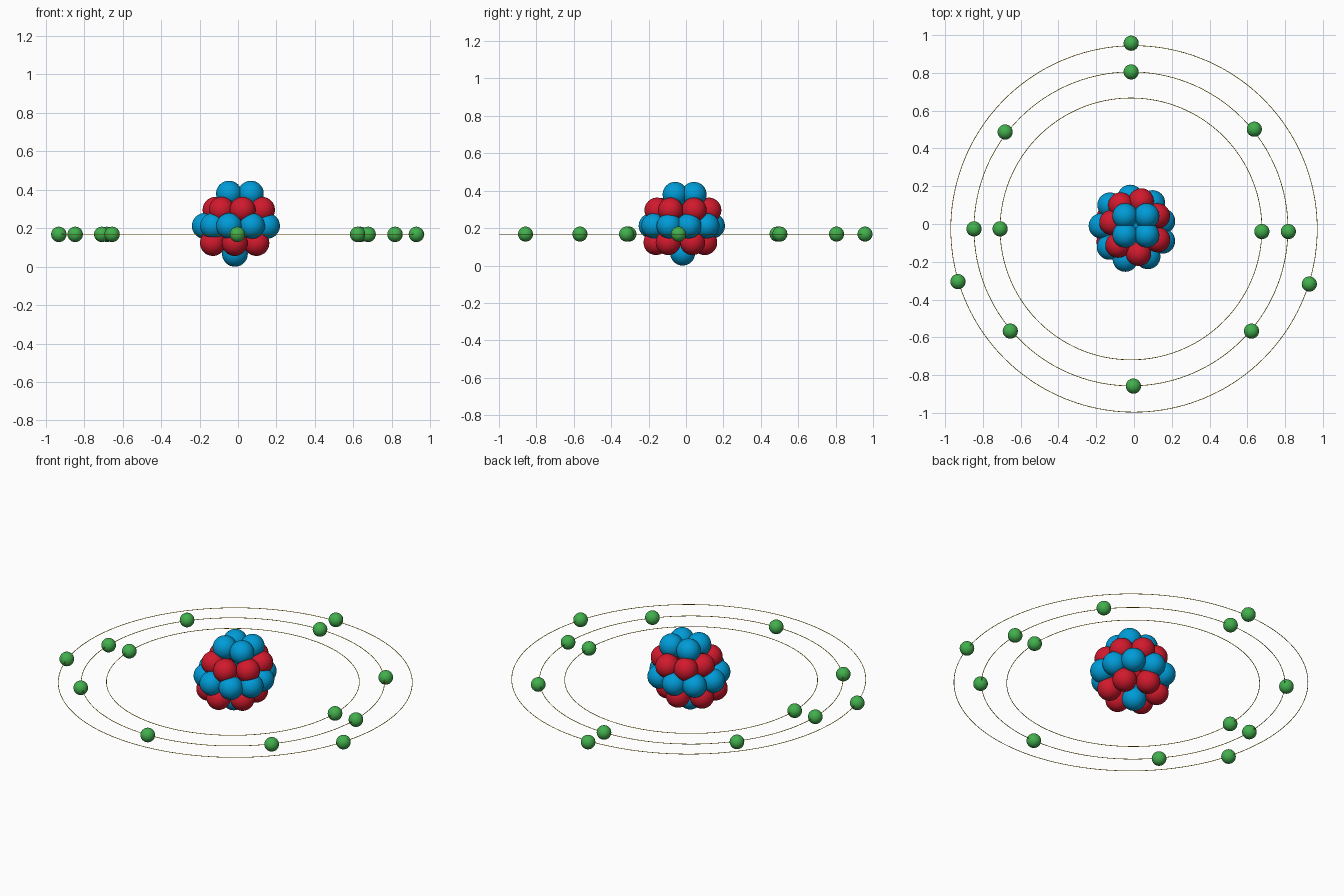
import bpy

cube = bpy.data.objects.get("Cube")
if cube:
    bpy.data.objects.remove(cube, do_unlink=True)


def make_material(name, rgb):
    mat = bpy.data.materials.new(name)
    mat.use_nodes = True
    mat.diffuse_color = (*rgb, 1)
    mat.node_tree.nodes["Principled BSDF"].inputs["Base Color"].default_value = (*rgb, 1)
    return mat


blue = make_material("neutron blue", (0.0, 0.33, 0.68))
red = make_material("proton red", (0.64, 0.01, 0.026))
green = make_material("electron green", (0.055, 0.43, 0.075))
gold = make_material("orbit gold", (0.65, 0.42, 0.0))


def finish(name, mat):
    obj = bpy.context.object
    obj.name = name
    obj.data.materials.append(mat)
    bpy.ops.object.shade_smooth()


def balls(name, mat, radius, z, spots):
    """A horizontal layer of balls at the given x, y spots."""
    for i, (x, y) in enumerate(spots):
        bpy.ops.mesh.primitive_uv_sphere_add(segments=40, ring_count=20,
                                             radius=radius, location=(x, y, z))
        finish(f"{name}_{i + 1}", mat)


# Nucleus, stacked in layers from the bottom up
NUCLEON = 0.067
balls("bottom_neutron", blue, NUCLEON, NUCLEON, [(-0.016, -0.018)])
balls("lower_proton", red, NUCLEON, 0.123, [
    (-0.017, 0.1), (0.096, 0.035), (0.096, -0.095),
    (-0.017, -0.16), (-0.131, -0.095), (-0.131, 0.035)])
balls("middle_neutron", blue, NUCLEON, 0.212, [
    (-0.127, 0.1), (-0.02, 0.141), (0.098, 0.112), (0.151, 0.015), (0.151, -0.09),
    (0.073, -0.172), (-0.046, -0.186), (-0.13, -0.122), (-0.173, -0.01)])
balls("upper_proton", red, NUCLEON, 0.296, [
    (-0.07, 0.1), (0.038, 0.122), (0.124, 0.043), (0.125, -0.083),
    (0.024, -0.155), (-0.085, -0.112), (-0.117, 0.008)])
balls("top_neutron", blue, NUCLEON, 0.38,
      [(x, y) for x in (-0.047, 0.067) for y in (-0.058, 0.043)])

# Orbits
ORBIT_Z = 0.168
for name, radius, x in (("inner", 0.693, -0.016), ("middle", 0.831, -0.016),
                        ("outer", 0.970, 0.0)):
    bpy.ops.mesh.primitive_torus_add(major_radius=radius, minor_radius=0.0017,
                                     major_segments=160, minor_segments=8,
                                     location=(x, -0.026, ORBIT_Z))
    finish(name + "_orbit", gold)

# Electrons, by shell
ELECTRON = 0.04
balls("inner_electron", green, ELECTRON, ORBIT_Z, [(-0.709, -0.026), (0.677, -0.04)])
balls("middle_electron", green, ELECTRON, ORBIT_Z, [
    (-0.015, 0.805), (0.637, 0.502), (0.817, -0.04), (0.622, -0.567),
    (-0.003, -0.858), (-0.655, -0.567), (-0.847, -0.026), (-0.682, 0.487)])
balls("outer_electron", green, ELECTRON, ORBIT_Z,
      [(-0.015, 0.957), (-0.932, -0.305), (0.928, -0.318)])
